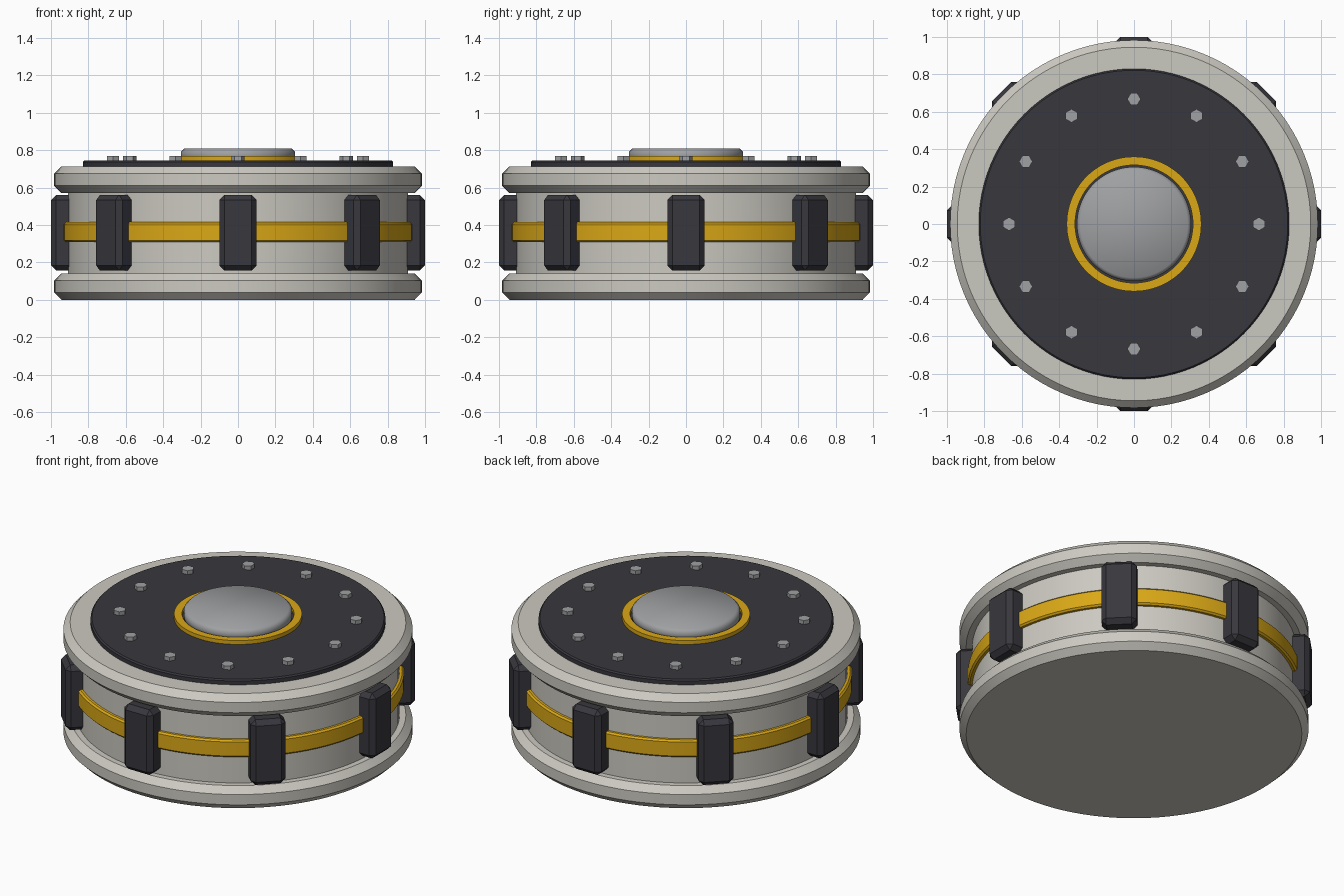
import bpy
import math

if "Cube" in bpy.data.objects:
    bpy.data.objects.remove(bpy.data.objects["Cube"])

SEGMENTS = 96


def material(name, color):
    mat = bpy.data.materials.new(name)
    mat.use_nodes = True
    mat.diffuse_color = (*color, 1)
    bsdf = next(n for n in mat.node_tree.nodes if n.type == "BSDF_PRINCIPLED")
    bsdf.inputs["Base Color"].default_value = (*color, 1)
    return mat


LIGHT = material("warm_light_grey", (0.60, 0.585, 0.53))
DARK = material("charcoal", (0.038, 0.038, 0.047))
YELLOW = material("amber_yellow", (0.70, 0.39, 0.008))
METAL = material("steel_grey", (0.35, 0.355, 0.365))


def lathe(name, profile, mat, closed=False, angle=30):
    """Revolve (radius, height) points about z; open profiles get end caps."""
    verts, faces = [], []
    n = len(profile)
    for i in range(SEGMENTS):
        a = math.tau * i / SEGMENTS
        verts += [(r * math.cos(a), r * math.sin(a), z) for r, z in profile]
    for i in range(SEGMENTS):
        p, q = i * n, (i + 1) % SEGMENTS * n
        for j in range(n if closed else n - 1):
            k = (j + 1) % n
            faces.append((p + j, q + j, q + k, p + k))
    if not closed:
        faces.append([i * n for i in reversed(range(SEGMENTS))])
        faces.append([i * n + n - 1 for i in range(SEGMENTS)])
    mesh = bpy.data.meshes.new(name)
    mesh.from_pydata(verts, [], faces)
    mesh.materials.append(mat)
    obj = bpy.data.objects.new(name, mesh)
    bpy.context.collection.objects.link(obj)
    bpy.ops.object.select_all(action="DESELECT")
    obj.select_set(True)
    bpy.context.view_layer.objects.active = obj
    bpy.ops.object.shade_smooth_by_angle(angle=math.radians(angle))
    return obj


def disc(name, radius, low, high, bevel, mat, angle=30):
    """Solid round slab with chamfered rims."""
    return lathe(name, [(radius - bevel, low), (radius, low + bevel),
                        (radius, high - bevel), (radius - bevel, high)], mat, angle=angle)


# Drum and its two flanges
disc("drum_body", 0.91, 0.10, 0.62, 0.01, LIGHT)
disc("bottom_flange", 0.983, 0.0, 0.14, 0.038, LIGHT)
disc("top_flange", 0.983, 0.572, 0.712, 0.038, LIGHT)

# Stripe around the drum
disc("side_band", 0.935, 0.308, 0.415, 0.01, YELLOW)

# Cover plate, trim ring and centre button
disc("cover_plate", 0.83, 0.70, 0.744, 0.008, DARK)
lathe("trim_ring", [(0.315, 0.735), (0.36, 0.735), (0.36, 0.768), (0.315, 0.768)],
      YELLOW, closed=True)
disc("centre_button", 0.305, 0.735, 0.808, 0.018, METAL, angle=60)

# Grip pads around the side
for i in range(8):
    a = math.tau * i / 8
    bpy.ops.mesh.primitive_cube_add(
        size=1, location=(0.935 * math.cos(a), 0.935 * math.sin(a), 0.358),
        rotation=(0, 0, a))
    pad = bpy.context.object
    pad.name = f"grip_pad_{i + 1}"
    pad.scale = (0.13, 0.2, 0.405)
    bpy.ops.object.transform_apply(location=False, rotation=False, scale=True)
    pad.data.materials.append(DARK)
    bevel = pad.modifiers.new("chamfer", "BEVEL")
    bevel.width = 0.028
    bevel.segments = 1

# Hexagonal bolts on the cover plate
for i in range(12):
    a = math.tau * i / 12
    bpy.ops.mesh.primitive_cylinder_add(
        vertices=6, radius=0.036, depth=0.03,
        location=(0.668 * math.cos(a), 0.668 * math.sin(a), 0.753),
        rotation=(0, 0, a))
    bolt = bpy.context.object
    bolt.name = f"cover_bolt_{i + 1}"
    bolt.data.materials.append(METAL)
